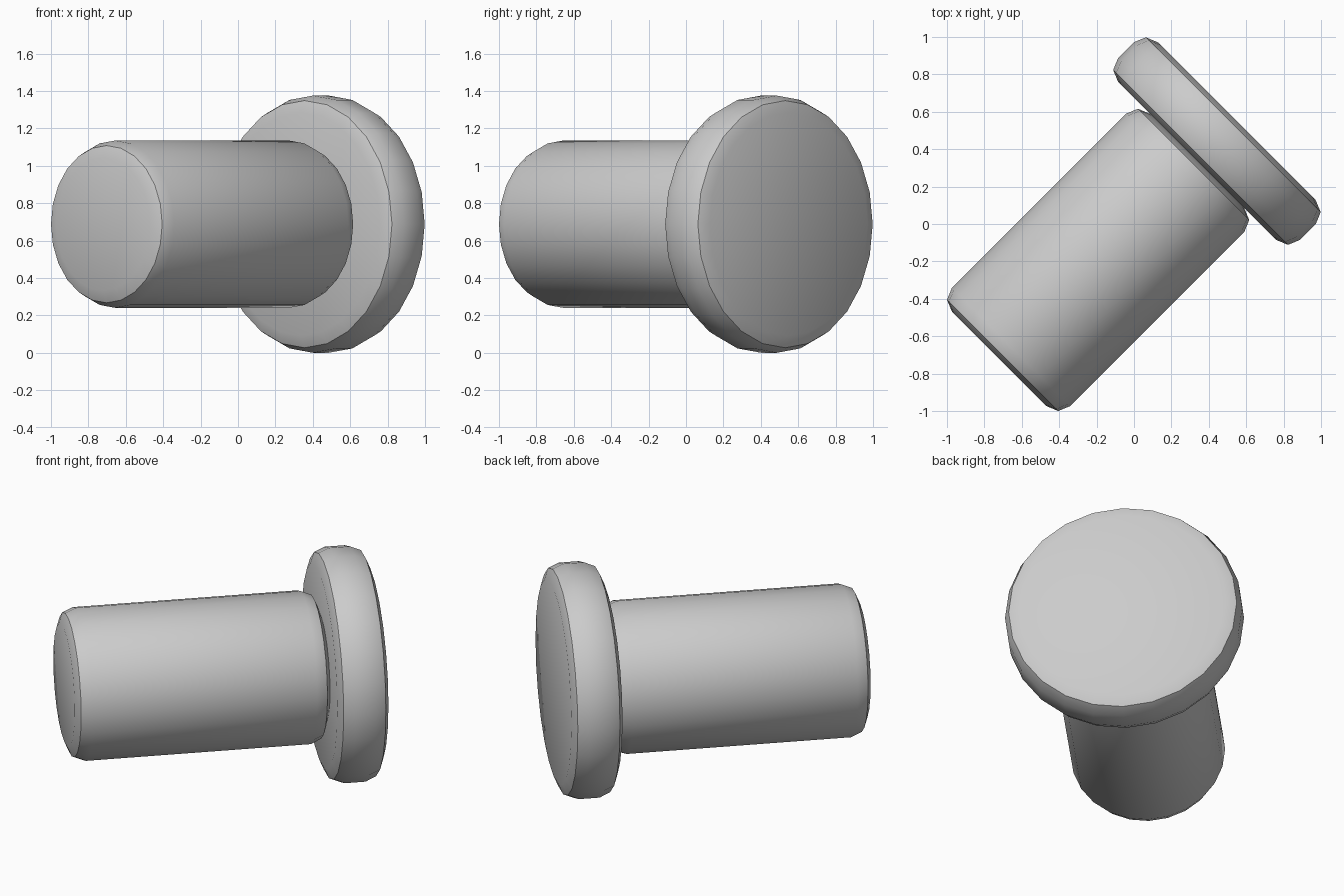
import bpy
import bmesh
from math import radians, sqrt
from mathutils import Matrix, Vector

SIDES = 24
BEVEL = 0.09
HEIGHT = 0.6875
AXIS = Vector((1, 1, 0)).normalized()

if "Cube" in bpy.data.objects:
    bpy.data.objects.remove(bpy.data.objects["Cube"], do_unlink=True)

grey = bpy.data.materials.new("light grey")
grey.use_nodes = True
grey.diffuse_color = (0.6, 0.6, 0.6, 1)
grey.node_tree.nodes["Principled BSDF"].inputs["Base Color"].default_value = grey.diffuse_color


def rounded_cylinder(name, radius, start, end):
    """Cylinder along AXIS between two distances, with bevelled rims."""
    bm = bmesh.new()
    bmesh.ops.create_cone(bm, cap_ends=True, segments=SIDES,
                          radius1=radius, radius2=radius, depth=end - start)
    rims = [e for e in bm.edges if any(len(f.verts) > 4 for f in e.link_faces)]
    bmesh.ops.bevel(bm, geom=rims, offset=BEVEL, segments=2, profile=0.5,
                    affect='EDGES', clamp_overlap=True)
    place = Matrix.Translation(AXIS * (start + end) / 2 + Vector((0, 0, HEIGHT)))
    turn = Matrix.Rotation(radians(45), 4, 'Z') @ Matrix.Rotation(radians(90), 4, 'Y')
    bm.transform(place @ turn)
    mesh = bpy.data.meshes.new(name)
    bm.to_mesh(mesh)
    bm.free()
    mesh.materials.append(grey)
    obj = bpy.data.objects.new(name, mesh)
    bpy.context.collection.objects.link(obj)
    bpy.ops.object.select_all(action='DESELECT')
    obj.select_set(True)
    bpy.context.view_layer.objects.active = obj
    bpy.ops.object.shade_smooth_by_angle(angle=radians(30))


# Long shaft and the wide disc head at its end
rounded_cylinder("shaft", 0.447, -1.02, 0.477)
rounded_cylinder("head", 0.6875, 0.477, 0.777)
